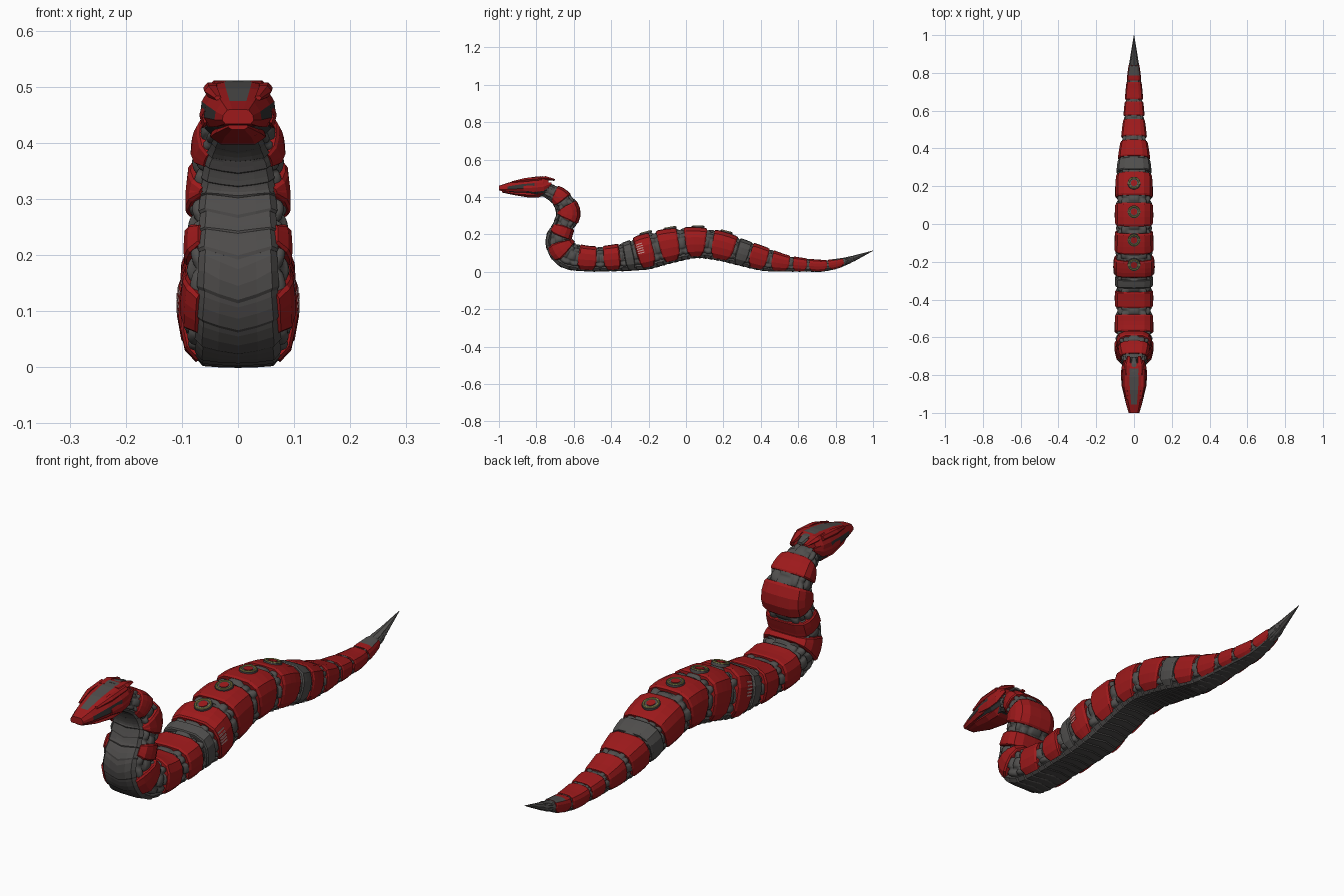
import bpy, bmesh, math
from mathutils import Vector

if "Cube" in bpy.data.objects:
    bpy.data.objects.remove(bpy.data.objects["Cube"])


def material(name, col):
    m = bpy.data.materials.new(name)
    m.diffuse_color = (*col, 1)
    m.use_nodes = True
    m.node_tree.nodes["Principled BSDF"].inputs["Base Color"].default_value = m.diffuse_color
    return m


RED = material("armour red", (0.34, 0.010, 0.011))
GREY = material("body grey", (0.080, 0.077, 0.074))
BELLY = material("belly grey", (0.075, 0.071, 0.069))
DARK = material("dark grey", (0.035, 0.034, 0.034))
OLIVE = material("lamp olive", (0.30, 0.30, 0.08))
PALE = material("faded pink", (0.55, 0.28, 0.27))

# Spine from neck to tail tip: y, z, half height, half width
S = [(-.77, .447, .036, .050), (-.68, .402, .052, .080), (-.63, .32, .066, .092),
     (-.655, .24, .060, .095), (-.68, .165, .073, .098), (-.635, .095, .078, .104),
     (-.53, .070, .069, .101), (-.40, .072, .071, .101), (-.30, .085, .082, .102),
     (-.22, .105, .096, .108), (-.10, .135, .094, .102), (.05, .155, .084, .101),
     (.18, .138, .080, .099), (.30, .102, .072, .092), (.42, .067, .064, .074),
     (.53, .046, .046, .060), (.64, .036, .036, .050), (.74, .033, .031, .041),
     (.85, .055, .022, .027), (1.0, .113, .001, .001)]
N = len(S) - 1


def sample(t):
    i = max(0, min(int(t), N - 1))
    f = t - i
    p = [S[max(0, min(N, i + k))] for k in (-1, 0, 1, 2)]
    return [.5 * (2 * b + (c - a) * f + (2 * a - 5 * b + 4 * c - d) * f * f
            + (3 * b - a - 3 * c + d) * f ** 3) for a, b, c, d in zip(*p)]


def point(t, u, v):
    """Point on the cross-section at t: u across (x), v from belly -1 to back 1."""
    y, z, h, w = sample(t)
    a, b = sample(max(0, t - .02)), sample(min(N, t + .02))
    d = Vector((b[0] - a[0], b[1] - a[1])).normalized()
    return Vector((u * w, y - d.y * v * h, z + d.x * v * h))


def arc_steps(step, t0=0.0, t1=N):
    """Spine parameters spaced by equal arc length."""
    out, acc, t = [t0], 0, t0
    prev = sample(t)
    while t < t1 - .006:
        t += .005
        q = sample(t)
        acc += math.hypot(q[0] - prev[0], q[1] - prev[1])
        prev = q
        if acc >= step:
            out.append(t)
            acc = 0
    return out + [t1]


def loft(name, rings, mats, rule=None, smooth=False):
    """Skin closed rings, cap the ends; rule(ring, column) picks the material."""
    bm = bmesh.new()
    vs = [[bm.verts.new(p) for p in r] for r in rings]
    n = len(rings[0])
    for i in range(len(vs) - 1):
        for j in range(n):
            k = (j + 1) % n
            f = bm.faces.new((vs[i][j], vs[i][k], vs[i + 1][k], vs[i + 1][j]))
            f.smooth = smooth
            if rule:
                f.material_index = rule(i, j)
    for end in (vs[0], vs[-1]):
        bm.faces.new(end)
    bmesh.ops.recalc_face_normals(bm, faces=bm.faces)
    me = bpy.data.meshes.new(name)
    bm.to_mesh(me)
    bm.free()
    for m in mats:
        me.materials.append(m)
    ob = bpy.data.objects.new(name, me)
    bpy.context.collection.objects.link(ob)
    return ob


# Muscular body core with bulging bundles, staggered along the spine
rings = []
steps = arc_steps(.005, 0, 18.3)
for n, t in enumerate(steps):
    ring = []
    for j in range(72):
        a = 2 * math.pi * j / 72
        c, s = math.cos(a), math.sin(a)
        along = abs(math.sin(n * math.pi / 8 + (math.pi / 2 if int(a * 6 / math.pi + .5) % 2 else 0)))
        lump = .79 + .15 * math.sqrt(along * abs(math.cos(6 * a)))
        ring.append(point(t, lump * math.copysign(abs(c) ** .7, c),
                          lump * math.copysign(abs(s) ** .7, s)))
    rings.append(ring)
loft("body_core", rings, [GREY], smooth=True)

# Overlapping belly scutes with a chevron edge
BEL = [(-.74, -.76, 0), (-.62, -.96, 0), (-.34, -.99, .35), (0, -.995, .7),
       (.34, -.99, .35), (.62, -.96, 0), (.74, -.76, 0)]
marks = arc_steps(.036, .15, 17.8)
for n in range(len(marks) - 1):
    a, b = marks[n], marks[n + 1]
    d = b - a
    rings = []
    for f, k in ((0, .96), (.25, .975), (.6, .99), (.97, 1.005), (1.08, .97)):
        t = [min(N, a + d * (f + .45 * c)) for _, _, c in BEL]
        rings.append([point(q, u * k, max(v * k, -1)) for q, (u, v, _) in zip(t, BEL)]
                     + [point(q, u * .85, v * .8) for q, (u, v, _) in zip(t[::-1], BEL[::-1])])
    loft("belly_scute", rings, [BELLY])

# Armour bands: u, v, end inset for a faceted arch open at the belly
HALF = [(.74, -.86, .16), (.93, -.56, .04), (1, -.1, 0), (.99, .36, 0), (.86, .75, 0), (.54, .97, 0)]
ARCH = HALF + [(0, 1, 0)] + [(-u, v, c) for u, v, c in HALF[::-1]]


def band(name, t0, t1, mats, size=1.0, rule=None):
    rings = []
    for f, k in ((0, .95), (.08, 1), (.37, 1.01), (.63, 1.01), (.92, 1), (1, .95)):
        k *= size
        t = [t0 + (t1 - t0) * (c + f * (1 - 2 * c)) for _, _, c in ARCH]
        rings.append([point(q, u * k, v * k) for q, (u, v, _) in zip(t, ARCH)]
                     + [point(q, u * .8, v * .78) for q, (u, v, _) in zip(t[::-1], ARCH[::-1])])
    loft(name, rings, mats, rule)


for t0, t1 in ((.72, 1.3), (1.62, 2.5), (2.92, 3.65), (4.08, 4.92), (5.6, 6.4), (6.68, 7.45),
               (8.48, 9.42), (9.7, 10.42), (10.65, 11.4), (11.68, 12.62), (13.35, 14.12),
               (14.34, 15.2), (15.38, 16.06), (16.18, 17.14)):
    band("armour_band", t0, t1, [RED])
# Last tail band is red on the flanks and grey on top
band("tail_band", 17.22, 17.95, [RED, GREY], 1, lambda i, j: 1 if 4 <= j <= 7 and i > 1 else 0)
for t0, t1 in ((7.68, 8.24), (12.74, 13.28)):
    band("grey_band", t0, t1, [GREY], .98)

# Pointed tail tip
loft("tail_tip", [[point(t, .95 * math.cos(math.pi * j / 4), .95 * math.sin(math.pi * j / 4))
                   for j in range(8)] for t in (17.6, 17.9, 18.3, 18.65, 19)], [GREY])

# Round lamps on the back: low grey disc with a thin olive ring
for y in (-.215, -.085, .065, .215):
    t = min((k * .01 for k in range(850, 1300)), key=lambda q: abs(point(q, 0, 1).y - y))
    p = point(t, 0, 1.0)
    up = (p - point(t, 0, 0)).normalized()
    rot = up.to_track_quat('Z', 'Y').to_euler()
    for part, r, depth, mat in (("lamp_disc", .034, .012, GREY), ("lamp_core", .017, .016, RED)):
        bpy.ops.mesh.primitive_cylinder_add(vertices=20, radius=r, depth=depth, location=p, rotation=rot)
        bpy.context.object.name = part
        bpy.context.object.data.materials.append(mat)
    bpy.ops.mesh.primitive_torus_add(major_segments=24, minor_segments=6, major_radius=.027,
                                     minor_radius=.0035, location=p + up * .006, rotation=rot)
    bpy.context.object.name = "lamp_ring"
    bpy.context.object.data.materials.append(OLIVE)

# Faded marking strips on the fore-body flanks, flush with the band
for side in (-1, 1):
    for k in range(5):
        v = .56 - k * .13
        u = 1.005 if v < .36 else 1.005 - (v - .36) * .33
        rings = [[point(q, side * a, b) for a, b in ((u - .03, v), (u + .012, v),
                  (u + .014, v - .06), (u - .03, v - .06))] for q in (8.58, 8.78, 8.98)]
        loft("marking_strip", rings, [PALE])


# Head: rings of y, half width, bottom z, top z
def head_part(name, rows, mats, prof, rule=None):
    full = prof + [(-u, v) for u, v in prof[::-1]]
    return loft(name, [[(u * w, y, zb + v * (zt - zb)) for u, v in full]
                       for y, w, zb, zt in rows], mats, rule)


SKULL = [(.82, 0), (1, .25), (.95, .58), (.68, .95), (.36, 1)]
head_part("skull", [(-1, .028, .434, .46), (-.955, .042, .430, .475), (-.88, .060, .428, .497),
                    (-.81, .068, .428, .508), (-.765, .066, .432, .511), (-.735, .052, .44, .505)],
          [RED, GREY, DARK], SKULL,
          lambda i, j: 1 if j == 4 and 0 < i < 4 else 2 if j in (1, 7) and i in (1, 2) else 0)
JAW = [(.6, 0), (1, .5), (.9, 1)]
head_part("jaw", [(-.985, .018, .424, .432), (-.92, .040, .410, .425), (-.84, .050, .397, .424),
                  (-.79, .050, .397, .428), (-.755, .045, .41, .435)], [RED], JAW)
head_part("mouth_lining", [(-.98, .018, .425, .45), (-.88, .05, .415, .45), (-.80, .06, .402, .45),
                           (-.74, .055, .405, .47)], [DARK], JAW)


# Brow ridges, swept-back crest blades and cheek guards, mirrored
def blade(name, rows, mat):
    for s in (-1, 1):
        loft(name, [[(s * (x + a * r), y, z + b * h) for a, b in ((1, 0), (.4, 1), (-.8, 1), (-1, -.6), (.5, -1))]
                    for x, y, z, r, h in rows], [mat])


blade("brow_ridge", [(.036, -.93, .480, .006, .004), (.048, -.86, .492, .012, .01),
                     (.048, -.77, .499, .014, .009)], RED)
blade("crest_blade", [(.034, -.80, .501, .016, .008), (.036, -.75, .501, .018, .01),
                      (.028, -.70, .492, .008, .004)], RED)
blade("cheek_guard", [(.056, -.87, .447, .008, .012), (.058, -.81, .45, .011, .024),
                      (.056, -.76, .455, .011, .022), (.05, -.72, .472, .004, .006)], RED)
head_part("neck_crest", [(-.78, .022, .495, .511), (-.74, .02, .49, .508), (-.705, .012, .486, .496)],
          [GREY], SKULL)
